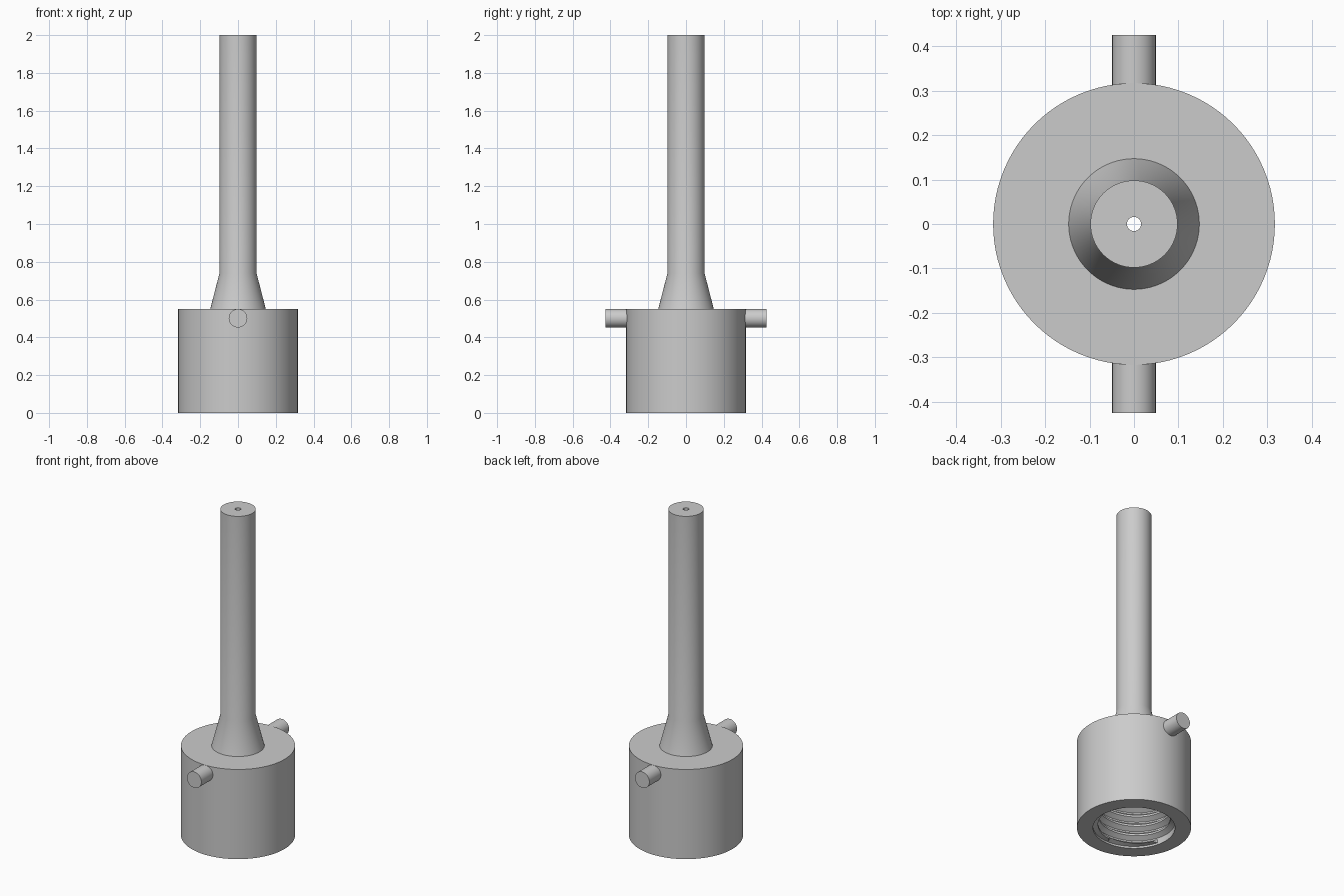
import bpy, bmesh, math

SEGMENTS = 96
BORE = 0.016          # channel through the shaft
MAJOR, MINOR = 0.228, 0.2   # thread radii
MOUTH, CEILING = 0.012, 0.45
PITCH = 0.06

cube = bpy.data.objects.get("Cube")
if cube:
    bpy.data.objects.remove(cube, do_unlink=True)

grey = bpy.data.materials.new("plain grey")
grey.use_nodes = True
colour = (0.6, 0.6, 0.6, 1)
grey.diffuse_color = colour
grey.node_tree.nodes["Principled BSDF"].inputs["Base Color"].default_value = colour


def finish(obj):
    if not obj.data.materials:
        obj.data.materials.append(grey)
    bpy.ops.object.select_all(action='DESELECT')
    obj.select_set(True)
    bpy.context.view_layer.objects.active = obj
    bpy.ops.object.shade_smooth_by_angle(angle=math.radians(15))


def add_sheet(bm, rows, point):
    """Wrap rows of points around z; point(row, turn) gives (radius, z)."""
    grid = []
    for row in range(rows):
        ring = []
        for i in range(SEGMENTS + 1):
            r, z = point(row, i / SEGMENTS)
            a = math.tau * (i % SEGMENTS) / SEGMENTS
            ring.append(bm.verts.new((r * math.cos(a), r * math.sin(a), z)))
        grid.append(ring)
    for low, high in zip(grid, grid[1:]):
        for i in range(SEGMENTS):
            bm.faces.new((low[i], low[i + 1], high[i + 1], high[i]))


def build(name, bm):
    bmesh.ops.remove_doubles(bm, verts=bm.verts, dist=1e-5)
    bmesh.ops.dissolve_degenerate(bm, edges=bm.edges, dist=1e-5)
    bmesh.ops.recalc_face_normals(bm, faces=bm.faces)
    mesh = bpy.data.meshes.new(name)
    bm.to_mesh(mesh)
    bm.free()
    obj = bpy.data.objects.new(name, mesh)
    bpy.context.collection.objects.link(obj)
    finish(obj)


# Helical thread, clamped flat at the mouth and the ceiling of the socket
thread = [(0.0, MAJOR), (0.15, MAJOR), (0.45, MINOR), (0.65, MINOR)]


def thread_point(row, turn):
    step, radius = thread[row % len(thread)]
    z = PITCH * (row // len(thread) - 1 + step + turn)
    if z <= MOUTH:
        return MAJOR, MOUTH
    if z >= CEILING:
        return MAJOR, CEILING
    return radius, z


# Threaded socket with its bored top plate
socket = [(MAJOR, MOUTH), (MAJOR, 0), (0.317, 0), (0.317, 0.55),
          (BORE, 0.55), (BORE, CEILING), (MAJOR, CEILING)]
bm = bmesh.new()
add_sheet(bm, len(socket), lambda row, turn: socket[row])
turns = math.ceil(CEILING / PITCH) + 2
add_sheet(bm, turns * len(thread), thread_point)
build("threaded_socket", bm)

# Hollow shaft with a flared foot
shaft = [(BORE, 0.55), (0.147, 0.55), (0.098, 0.74), (0.098, 2),
         (BORE, 2), (BORE, 0.55)]
bm = bmesh.new()
add_sheet(bm, len(shaft), lambda row, turn: shaft[row])
build("hollow_shaft", bm)

# Locking pins on the front and back
for name, side in (("front_pin", -1), ("back_pin", 1)):
    inner, outer = 0.25, 0.425
    bpy.ops.mesh.primitive_cylinder_add(
        vertices=48, radius=0.049, depth=outer - inner,
        location=(0, side * (inner + outer) / 2, 0.501),
        rotation=(math.pi / 2, 0, 0))
    pin = bpy.context.object
    pin.name = name
    finish(pin)
